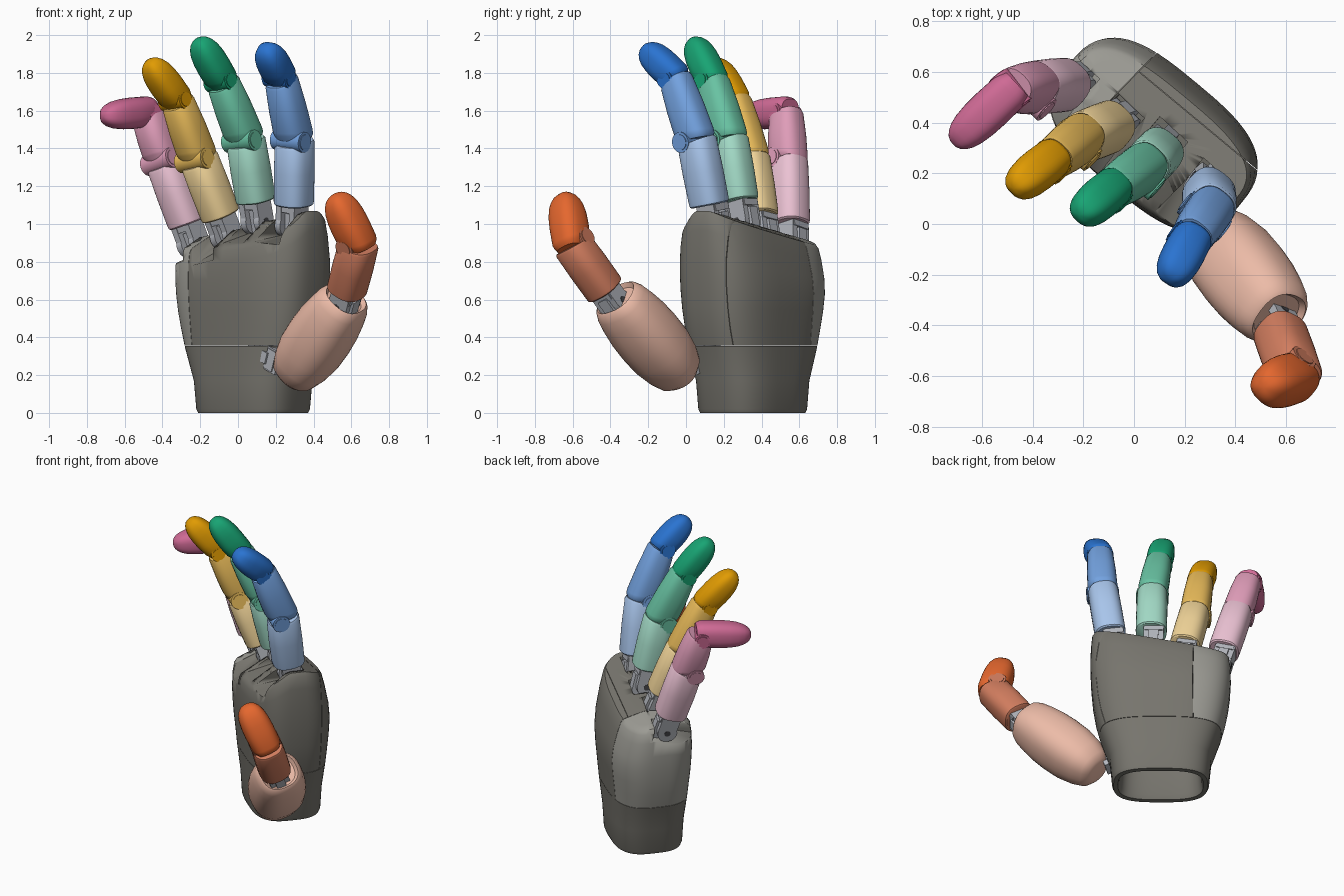
import bpy, bmesh, math
from mathutils import Vector, Matrix

if "Cube" in bpy.data.objects:
    bpy.data.objects.remove(bpy.data.objects["Cube"])

U = Vector((0.77, -0.64, 0))      # across the knuckles, towards the index side
V = Vector((0.64, 0.77, 0))       # towards the back of the hand
C = Vector((0.075, 0.347, 0))     # palm centre


def mat(name, rgb, white=0.0):
    m = bpy.data.materials.new(name)
    m.diffuse_color = [((c + (255 - c) * white) / 255) ** 2.2 for c in rgb] + [1]
    m.use_nodes = True
    m.node_tree.nodes["Principled BSDF"].inputs["Base Color"].default_value = m.diffuse_color
    return m


def finish(name, bm, material, angle=35):
    bmesh.ops.recalc_face_normals(bm, faces=bm.faces[:])
    me = bpy.data.meshes.new(name)
    bm.to_mesh(me)
    bm.free()
    me.materials.append(material)
    me.shade_smooth()
    me.set_sharp_from_angle(angle=math.radians(angle))
    ob = bpy.data.objects.new(name, me)
    bpy.context.collection.objects.link(ob)
    return ob


def oval(a, b, n, count):
    pts = []
    for i in range(count):
        t = 2 * math.pi * i / count
        c, s = math.cos(t), math.sin(t)
        pts.append((a * math.copysign(abs(c) ** (2 / n), c), b * math.copysign(abs(s) ** (2 / n), s)))
    return pts


def loft(rings):
    bm = bmesh.new()
    vs = [[bm.verts.new(p) for p in r] for r in rings]
    n = len(vs[0])
    for r, s in zip(vs, vs[1:]):
        for i in range(n):
            bm.faces.new((r[i], r[(i + 1) % n], s[(i + 1) % n], s[i]))
    bm.faces.new(vs[0][::-1])
    bm.faces.new(vs[-1])
    return bm


def frame(p, d, lateral):
    # local x = hinge axis, y = back of the finger, z = along the finger
    d = d.normalized()
    x = (lateral - d * lateral.dot(d)).normalized()
    y = d.cross(x)
    return Matrix.Translation(p) @ Matrix((x, y, d)).transposed().to_4x4()


def segment(name, p, q, lateral, w, d, profile, material, n=2.6):
    # profile rows: position, width scale, depth scale, slope of the end
    f, length = frame(p, q - p, lateral), (q - p).length
    rings = [[f @ Vector((x, y, t * length + k * y)) for x, y in oval(w * sw, d * sd, n, 36)]
             for t, sw, sd, k in profile]
    return finish(name, loft(rings), material)


def cylinder(bm, f, at, r, length):
    m = f @ Matrix.Translation(at) @ Matrix.Rotation(math.pi / 2, 4, 'Y')
    bmesh.ops.create_cone(bm, cap_ends=True, segments=28, radius1=r, radius2=r, depth=length, matrix=m)


def box(bm, f, at, size):
    bmesh.ops.create_cube(bm, size=1, matrix=f @ Matrix.Translation(at) @ Matrix.Diagonal((*size, 1)))


def bracket(name, p, d, lateral, drop=.085):
    f = frame(p, d, lateral)
    bm = bmesh.new()
    for s in (-1, 1):
        cylinder(bm, f, (s * 0.045, 0, -drop), 0.062, 0.036)
        box(bm, f, (s * 0.045, 0.005, .03 - drop / 2), (0.036, 0.118, drop + .06))
    box(bm, f, (0, 0.01, 0.0), (0.11, 0.12, 0.07))
    box(bm, f, (0, 0.03, -drop - .015), (0.06, 0.1, 0.16))
    finish(name, bm, METAL)
    bm = bmesh.new()
    cylinder(bm, f, (0, 0, -drop), 0.02, 0.13)
    finish(name + "_pin", bm, DARK)


def hinge(name, p, d, lateral, back, r, width, material):
    bm = bmesh.new()
    f = frame(p, d, lateral)
    cylinder(bm, f, (0, back, 0), r, width)
    cylinder(bm, f, (0, back, 0), r * 0.75, width + 0.008)
    finish(name, bm, material)


METAL = mat("metal", (178, 181, 188))
DARK = mat("dark_metal", (75, 75, 78))
PALM = mat("palm_grey", (118, 116, 109))
SIDE = mat("side_grey", (155, 154, 147))

LOWER = [(0, .88, .9, 0), (.02, .98, .98, 0), (.06, 1, 1, 0), (.5, 1, 1.03, 0),
         (.92, .98, 1.0, .2), (.96, .92, .93, .2)]
MIDDLE = [(.0, .84, .86, -.2), (.07, .95, .97, -.3), (.13, .98, 1, -.25), (.5, .95, .96, 0),
          (.9, .87, .85, .15), (.95, .8, .78, .2)]
TIP = [(-.1, .7, .7, -.1), (0, .84, .82, -.25), (.06, .9, .88, -.2), (.35, .92, .9, 0), (.55, .9, .87, 0),
       (.72, .83, .79, 0), (.84, .71, .66, 0), (.92, .56, .51, 0), (.97, .38, .34, 0), (.993, .2, .18, 0),
       (1, .05, .05, 0)]

# Four fingers: base, middle joint, end joint, tip
FINGERS = {
    "index": ((46, 115, 208), (.295, .125, 1.10), (.30, .055, 1.45), (.225, -.06, 1.78), (.14, -.225, 1.94)),
    "middle": ((30, 163, 115), (.095, .28, 1.12), (.04, .225, 1.45), (-.085, .14, 1.76), (-.215, .035, 1.98)),
    "ring": ((224, 154, 10), (-.09, .385, 1.04), (-.21, .34, 1.35), (-.325, .255, 1.66), (-.475, .14, 1.865)),
    "little": ((206, 106, 148), (-.265, .55, 1.00), (-.39, .54, 1.34), (-.485, .53, 1.595), (-.715, .315, 1.57)),
}
slots = []
for name, (rgb, *pts) in FINGERS.items():
    a, b, c, e = map(Vector, pts)
    m1, m2, m3 = mat(name + "_light", rgb, .58), mat(name + "_mid", rgb, .33), mat(name + "_tip", rgb)
    segment(name + "_lower_segment", a, b, U, .097, .1, LOWER, m1)
    segment(name + "_middle_segment", b, c, U, .095, .1, MIDDLE, m2)
    segment(name + "_fingertip", c, e, U, .09, .092, TIP, m3)
    hinge(name + "_middle_hinge", b, c - a, U, -.036, .055, .192, m2)
    hinge(name + "_end_hinge", c, e - b, U, -.015, .05, .155, m3)
    bracket(name + "_knuckle", a - U * .015, b - a, U, .11)
    # slot cut into the palm around each knuckle
    bm = bmesh.new()
    box(bm, frame(a - U * .015, b - a, U), (0, -.11, 0), (.15, .38, .35))
    slot = finish(name + "_slot_cutter", bm, DARK)
    slot.hide_render = True
    slot.display_type = 'WIRE'
    slots.append(slot)

# Thumb
TU = Vector((-.62, -.7, -.38))
RGB = (228, 103, 50)
t1, t2, t3 = mat("thumb_light", (236, 186, 166)), mat("thumb_mid", (208, 124, 95)), mat("thumb_tip", RGB)
base, root = Vector((.31, -.04, .22)), Vector((.57, -.37, .605))
MOUND = [(-.1, .35, .35, 0), (-.085, .52, .52, 0), (-.03, .72, .72, 0), (.1, .89, .87, 0), (.28, 1, .98, 0),
         (.48, 1.02, 1, 0), (.65, 1, .97, 0), (.8, .94, .9, 0), (.92, .86, .82, 0), (.99, .76, .72, 0),
         (1.01, .68, .64, 0), (.97, .58, .54, 0)]
segment("thumb_mound", base, root, TU, .17, .17, MOUND, t1, 2.4)
a, b, e = Vector((.575, -.425, .645)), Vector((.64, -.605, .895)), Vector((.51, -.645, 1.16))
segment("thumb_lower_segment", a, b, TU, .1, .1, LOWER, t2)
segment("thumb_tip", b, e, TU, .104, .108, TIP, t3)
hinge("thumb_hinge", b, e - a, TU, -.03, .055, .185, t2)
bracket("thumb_knuckle", a, b - a, TU)
bracket("thumb_base_joint", Vector((.22, .045, .28)), Vector((.5, -.6, -.3)), Vector((0, 0, 1)))


# Palm: height, half width, half depth; hollow wrist below, domed top
def palm_mesh():
    rows = [(.2, .24, .14), (.03, .255, .165), (0, .265, .18), (0, .292, .213), (.02, .302, .22),
            (.17, .316, .228), (.345, .375, .243), (.45, .402, .25), (.55, .42, .258), (.66, .432, .263),
            (.76, .437, .265), (.87, .434, .262), (.935, .426, .254), (.955, .41, .24),
            (.955, .36, .2), (.955, .28, .15), (.955, .15, .08)]
    rings = []
    for z, a, b in rows:
        ring = []
        for u, v in oval(a, b, 3, 64):
            if v > 0:
                v *= 1 - max(0, z - .7) * .8
            top = .99 + .19 * u - max(0, -.06 - v) * (.6 + .6 * u) - max(0, v - .05) * .35
            h = z if z < .5 else .5 + (z - .5) * (top - .5) / .455
            ring.append(C + U * u + V * (v + .008) + Vector((0, 0, h)))
        rings.append(ring)
    return loft(rings)


def palm_part(name, planes, material, cutters=()):
    # keep what lies behind every (point, normal) plane
    bm = palm_mesh()
    for co, no in planes:
        geo = bm.verts[:] + bm.edges[:] + bm.faces[:]
        cut = bmesh.ops.bisect_plane(bm, geom=geo, plane_co=co, plane_no=no, clear_outer=True)["geom_cut"]
        bmesh.ops.edgeloop_fill(bm, edges=[g for g in cut if isinstance(g, bmesh.types.BMEdge)])
    ob = finish(name, bm, material)
    for cutter in cutters:
        mod = ob.modifiers.new("slot", 'BOOLEAN')
        mod.operation, mod.solver, mod.object = 'DIFFERENCE', 'EXACT', cutter


GAP, Z = .0012, Vector((0, 0, 1))
above = (Z * (.355 + GAP), -Z)
side = (U + V * -.08).normalized()
side_at = C - U * .22
back_at = C + V * .16
palm_part("wrist", [(Z * (.355 - GAP), Z)], PALM)
palm_part("little_finger_side", [above, (side_at - side * GAP, side)], SIDE, slots)
palm_part("palm_front", [above, (side_at + side * GAP, -side), (back_at - V * GAP, V)], PALM, slots)
palm_part("palm_back", [above, (side_at + side * GAP, -side), (back_at + V * GAP, -V)], PALM)
